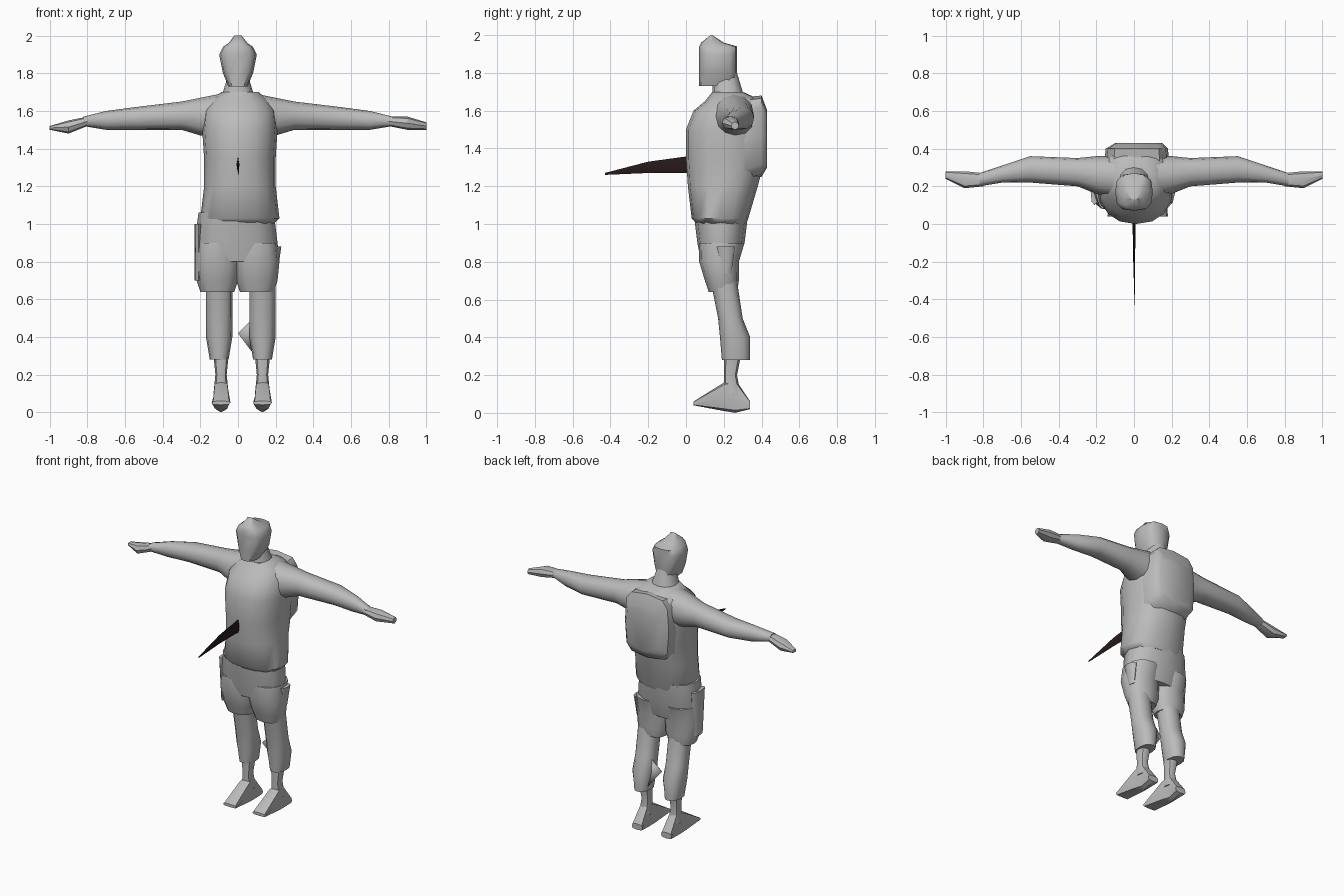
import bpy, bmesh, math

old = bpy.data.objects.get("Cube")
if old:
    bpy.data.objects.remove(old, do_unlink=True)


def make_material(name, red, green, blue):
    material = bpy.data.materials.new(name)
    material.use_nodes = True
    colour = (red, green, blue, 1)
    material.diffuse_color = colour
    shader = material.node_tree.nodes["Principled BSDF"]
    shader.inputs["Base Color"].default_value = colour
    return material


plain_grey = make_material("plain_grey", .5, .5, .5)
dark_brown = make_material("dark_brown", .02, .01, .01)


def finish(bm, name, material, angle):
    """Turn a bmesh into an object with smooth shading and sharp corners."""
    bmesh.ops.recalc_face_normals(bm, faces=bm.faces[:])
    mesh = bpy.data.meshes.new(name)
    bm.to_mesh(mesh)
    bm.free()
    mesh.materials.append(material)
    obj = bpy.data.objects.new(name, mesh)
    bpy.context.collection.objects.link(obj)
    bpy.ops.object.select_all(action="DESELECT")
    obj.select_set(True)
    bpy.context.view_layer.objects.active = obj
    bpy.ops.object.shade_smooth_by_angle(angle=math.radians(angle))
    return obj


def rounded(value, power):
    """Bend a sine or cosine so that a circle becomes a rounded box."""
    return math.copysign(abs(value) ** (2 / power), value)


def loft(name, axis, sections, sides=12, power=2.3, angle=45, material=plain_grey):
    """Skin rounded sections; each is a position and low/high bounds across it."""
    bm = bmesh.new()
    rings = []
    for position, low_a, high_a, low_b, high_b in sections:
        ring = []
        for step in range(sides):
            turn = math.tau * step / sides
            across = rounded(math.cos(turn), power)
            along = rounded(math.sin(turn), power)
            point = [(low_a + high_a + (high_a - low_a) * across) / 2,
                     (low_b + high_b + (high_b - low_b) * along) / 2]
            point.insert("xyz".index(axis), position)
            ring.append(bm.verts.new(point))
        rings.append(ring)
    for lower, upper in zip(rings, rings[1:]):
        for step in range(sides):
            after = (step + 1) % sides
            bm.faces.new((lower[step], lower[after], upper[after], upper[step]))
    bm.faces.new(rings[0])
    bm.faces.new(rings[-1])
    return finish(bm, name, material, angle)


def column(name, centre, profile, **style):
    """Upright loft; each profile point is height, half width, front and back."""
    sections = [(height, centre - half, centre + half, front, back)
                for height, half, front, back in profile]
    return loft(name, "z", sections, **style)


# Shirt: belly overhang at the hem, humped back, sloping shoulders
column("torso", .01, [
    (1, .18, .06, .32),
    (1.03, .21, .03, .33),
    (1.2, .19, .01, .38),
    (1.35, .19, 0, .42),
    (1.5, .2, 0, .42),
    (1.6, .19, .04, .42),
    (1.65, .16, .1, .41),
    (1.7, .1, .14, .3)], sides=16, angle=50)

# Rounded panel on the upper back
loft("back_panel", "y", [
    (.3, -.16, .19, 1.22, 1.67),
    (.4, -.15, .18, 1.25, 1.68),
    (.43, -.1, .15, 1.3, 1.6)], power=4)

# Neck and angular head with a peaked crown
column("neck", 0, [
    (1.6, .12, .12, .33),
    (1.7, .08, .14, .3),
    (1.8, .05, .14, .27)])
column("head", 0, [
    (1.73, .05, .07, .26),
    (1.8, .08, .07, .27),
    (1.9, .1, .07, .27),
    (1.94, .08, .07, .27),
    (1.96, .05, .08, .2),
    (2, .02, .13, .14)], power=3, angle=40)

# Straight arms ending in flat mitten hands; the right hand droops a little
for name, side, droop in (("left", 1, 0), ("right", -1, .02)):
    arm = [
        (.1, .14, .36, 1.46, 1.69),
        (.2, .16, .36, 1.47, 1.67),
        (.3, .2, .35, 1.5, 1.65),
        (.55, .22, .36, 1.5, 1.62),
        (.7, .22, .31, 1.5, 1.6),
        (.82, .2, .27, 1.52, 1.57)]
    hand = [
        (.8, .2, .27, 1.52, 1.57),
        (.9, .19, .28, 1.5 - droop, 1.57 - droop),
        (1, .24, .28, 1.5, 1.54 - droop)]
    loft(name + "_arm", "x", [(side * x, *bounds) for x, *bounds in arm])
    loft(name + "_hand", "x", [(side * x, *bounds) for x, *bounds in hand],
         sides=8, angle=30)

# Hips of the shorts
column("shorts_hips", -.01, [
    (.8, .2, .08, .28),
    (.9, .22, .06, .31),
    (1.06, .2, .04, .33)])

# Each leg: loose shorts, calf cut off above a thin ankle, wedge foot
for name, hip, knee, foot in (("left", .1, .13, .13), ("right", -.11, -.1, -.09)):
    column(name + "_shorts_leg", hip, [
        (.64, .09, .12, .27),
        (.7, .11, .1, .28),
        (.8, .12, .07, .28),
        (.9, .11, .07, .31)])
    column(name + "_calf", knee, [
        (.28, .05, .19, .34),
        (.4, .07, .18, .34),
        (.5, .07, .17, .3),
        (.7, .07, .13, .27)])
    column(name + "_ankle", foot, [
        (.1, .04, .2, .29),
        (.2, .03, .2, .27),
        (.3, .04, .2, .29)], sides=8)
    wedge = [
        (.04, .05, .04, .06),
        (.2, .04, .01, .16),
        (.26, .03, 0, .18),
        (.34, .04, .02, .06)]
    loft(name + "_foot", "y",
         [(y, foot - half, foot + half, sole, top) for y, half, sole, top in wedge],
         sides=8, power=4, angle=30)

# Pockets bulging at the outside of the shorts
column("left_pocket", .2, [(.74, .01, .18, .24), (.88, .03, .16, .26)], sides=8)
column("right_pocket", -.21, [(.7, .02, .13, .22), (1, .02, .1, .24)], sides=8)

# Loose scrap of cloth at the inside of the left knee
bm = bmesh.new()
bm.faces.new([bm.verts.new(corner) for corner in
              ((0, .26, .42), (.08, .27, .5), (.09, .3, .3))])
flap = finish(bm, "knee_flap", plain_grey, 30)
sheet = flap.modifiers.new("thickness", "SOLIDIFY")
sheet.thickness = .005
sheet.offset = 0

# Dark blade jutting forward from the belly
loft("blade", "y", [
    (.02, -.008, .008, 1.27, 1.36),
    (-.2, -.004, .006, 1.27, 1.33),
    (-.43, .003, .005, 1.26, 1.27)],
    sides=4, power=2, angle=20, material=dark_brown)
